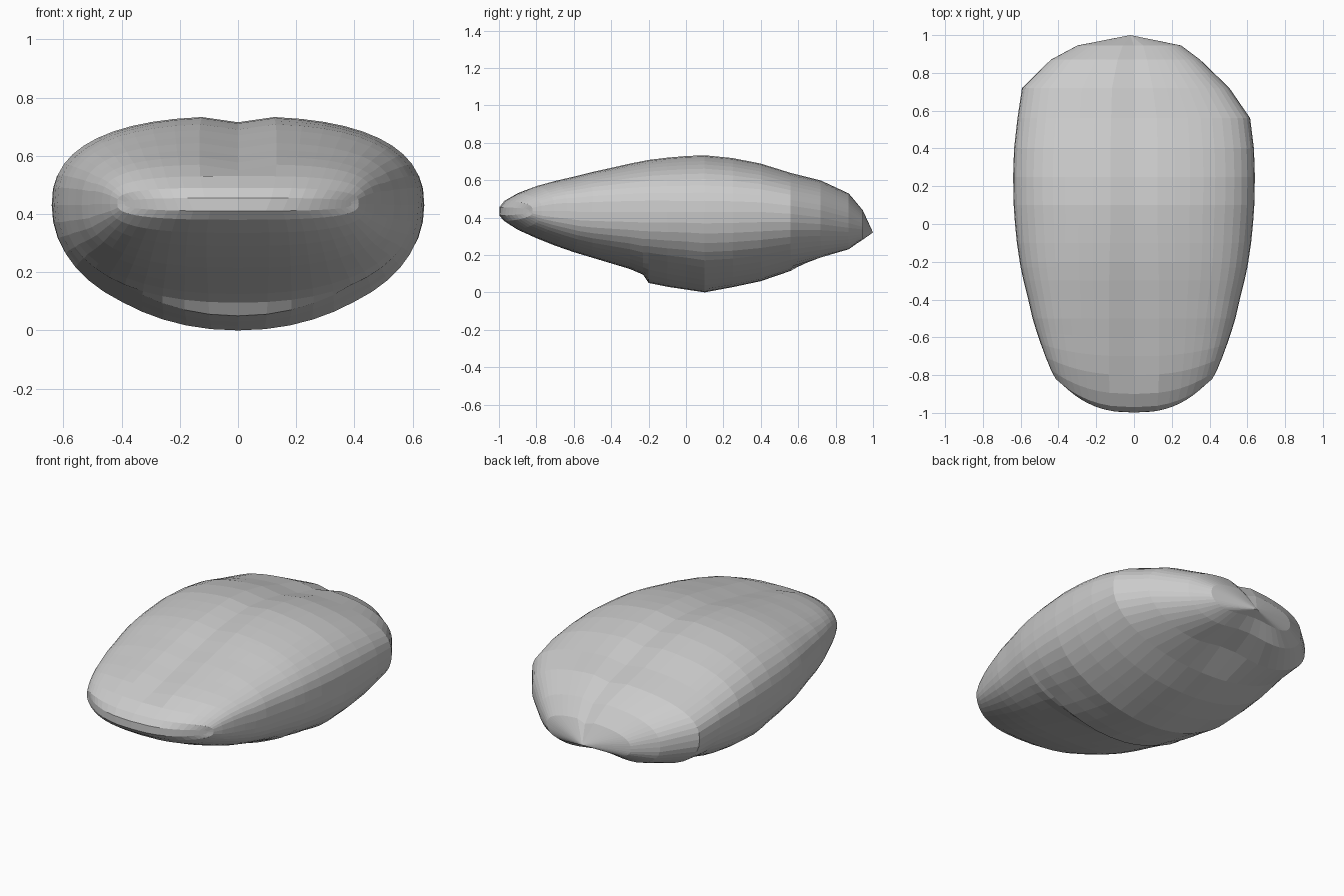
import bpy, bmesh
from math import sin, cos, pi, exp

SIDES = 48
# stations: y, bottom z, widest z, top z, left half width, right half width
STATIONS = [
    (-0.998, 0.41, 0.435, 0.455, 0.39, 0.39),
    (-0.97, 0.38, 0.435, 0.49, 0.415, 0.415),
    (-0.90, 0.335, 0.435, 0.53, 0.44, 0.44),
    (-0.80, 0.29, 0.435, 0.57, 0.468, 0.468),
    (-0.70, 0.25, 0.435, 0.597, 0.493, 0.493),
    (-0.60, 0.215, 0.43, 0.62, 0.516, 0.516),
    (-0.50, 0.185, 0.43, 0.645, 0.537, 0.537),
    (-0.40, 0.155, 0.43, 0.667, 0.56, 0.56),
    (-0.30, 0.125, 0.43, 0.69, 0.585, 0.585),
    (-0.23, 0.095, 0.43, 0.704, 0.60, 0.60),
    (-0.20, 0.05, 0.43, 0.71, 0.605, 0.605),
    (-0.10, 0.03, 0.43, 0.722, 0.62, 0.62),
    (0.00, 0.015, 0.43, 0.731, 0.63, 0.63),
    (0.10, 0.00, 0.43, 0.735, 0.637, 0.637),
    (0.25, 0.028, 0.43, 0.72, 0.64, 0.64),
    (0.40, 0.06, 0.43, 0.69, 0.635, 0.635),
    (0.56, 0.115, 0.42, 0.64, 0.617, 0.615),
    (0.72, 0.16, 0.40, 0.60, 0.593, 0.505),
    (0.87, 0.20, 0.37, 0.53, 0.44, 0.35),
    (0.945, 0.25, 0.35, 0.44, 0.30, 0.25),
]


def power(v, p):
    return (1 if v >= 0 else -1) * abs(v) ** p


def clamp(v):
    return max(0.0, min(1.0, v))


def section(bm, y, zb, zm, zt, left, right):
    """Rounded cross-section, boxier at the nose, with a groove on the ridge."""
    front = clamp(-y / 0.9)
    bow = 0.16 * clamp((-0.5 - y) / 0.5)
    ring = []
    for i in range(SIDES):
        a = 2 * pi * i / SIDES
        c, s = sin(a), cos(a)
        c = 0.0 if abs(c) < 1e-6 else c
        s = 0.0 if abs(s) < 1e-6 else s
        p = 0.8 - 0.2 * front if s > 0 else 0.94 - 0.25 * front
        if s < 0 and c < 0 and y > 0.6:
            p = 0.85
        u = power(c, p)
        x = u * (right if c > 0 else left)
        z = zm + power(s, p) * ((zt - zm) if s > 0 else (zm - zb))
        # ridge groove
        if i == 0 and y > -0.85:
            z -= 0.02
        # belly step fades out towards the sides
        if s < 0 and -0.21 < y < 0.3:
            z -= 0.045 * s * clamp((x / 0.4) ** 2) * (0.3 - y) / 0.5
        # hollow under the tail
        if s < 0 and y > 0.7:
            z -= 0.05 * s * exp(-((x + 0.05) / 0.2) ** 2)
        # nose bowed in plan
        ring.append(bm.verts.new((x, y + bow * abs(u) ** 2.5, z)))
    return ring


# Lofted shell body
bm = bmesh.new()
rings = [section(bm, *st) for st in STATIONS]
for a, b in zip(rings, rings[1:]):
    for i in range(SIDES):
        j = (i + 1) % SIDES
        bm.faces.new((a[i], a[j], b[j], b[i]))

# Narrow nose band joining the upper and lower halves of the first ring
half, quarter, nose = SIDES // 2, SIDES // 4, rings[0]
for t in range(-quarter, quarter):
    loop = [nose[k % SIDES] for k in (t, t + 1, half - t - 1, half - t)]
    bm.faces.new(list(dict.fromkeys(loop)))

# Pointed tail
v = bm.verts.new((-0.02, 1.0, 0.32))
for i in range(SIDES):
    bm.faces.new((rings[-1][i], rings[-1][(i + 1) % SIDES], v))

bmesh.ops.recalc_face_normals(bm, faces=bm.faces)
mesh = bpy.data.meshes.new("shell_body")
bm.to_mesh(mesh)
bm.free()
body = bpy.data.objects.new("shell_body", mesh)
bpy.context.collection.objects.link(body)
